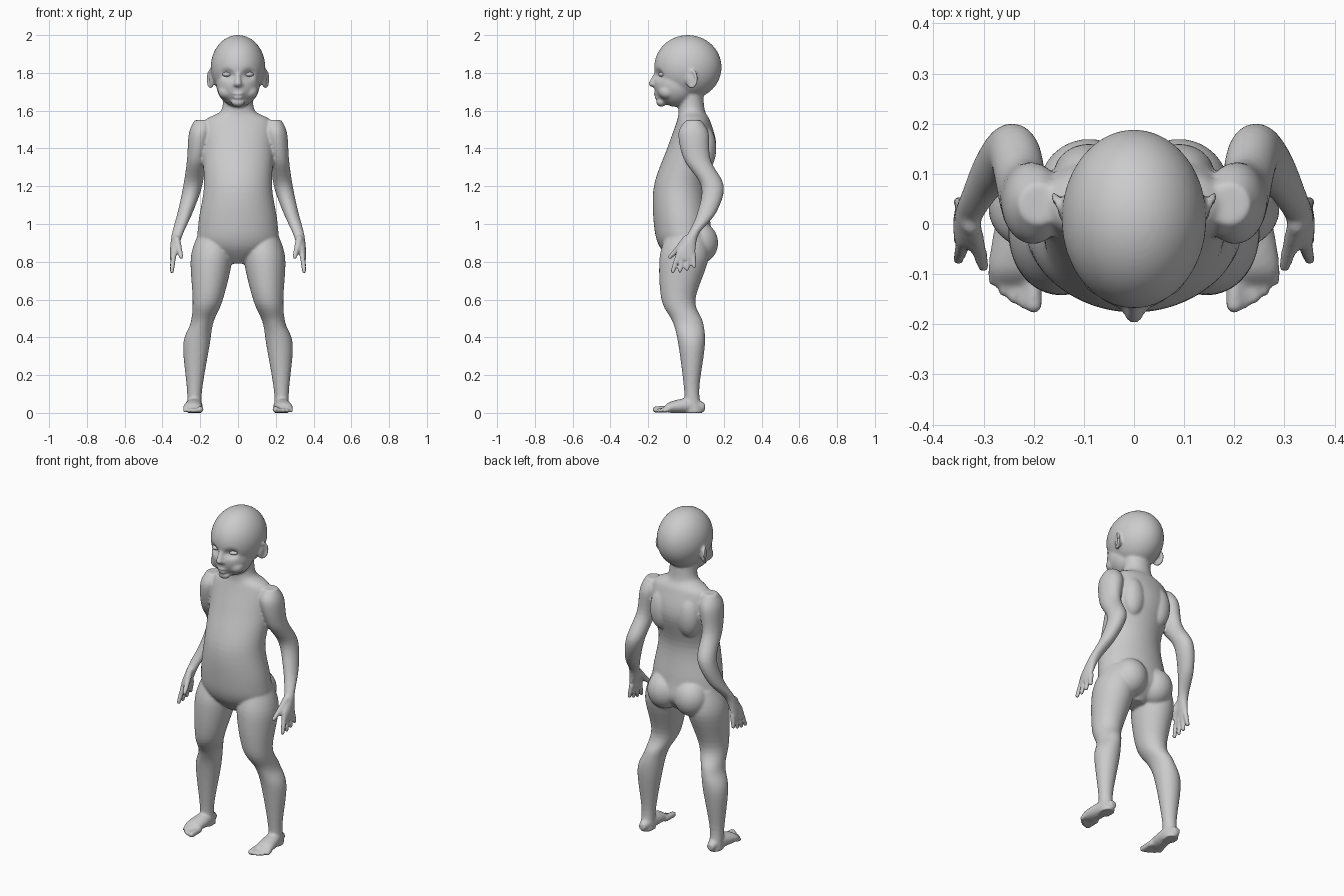
import bpy, bmesh
from math import sin, cos, tau
from mathutils import Vector

default_cube = bpy.data.objects.get("Cube")
if default_cube:
    bpy.data.objects.remove(default_cube, do_unlink=True)

skin = bpy.data.materials.new("plain_grey")
skin.use_nodes = True
skin.diffuse_color = (0.6, 0.6, 0.6, 1)
skin.node_tree.nodes["Principled BSDF"].inputs["Base Color"].default_value = skin.diffuse_color


def spline(before, start, end, after, t):
    """Curve smoothly from start to end, given the neighbouring values."""
    leave, arrive = (end - before) / 2, (after - start) / 2
    ease = t * t * (3 - 2 * t)
    rest = 1 - t
    return start + (end - start) * ease + leave * t * rest * rest - arrive * t * t * rest


def loft(bm, rings, upright=True, sides=48, steps=6):
    """Skin blended ellipses, each given as (x, y, z, half width, half depth)."""
    path = []
    padded = [rings[0], *rings, rings[-1]]
    for group in zip(padded, padded[1:], padded[2:], padded[3:]):
        for step in range(steps):
            path.append([spline(*values, step / steps) for values in zip(*group)])
    path.append(rings[-1])
    loops = []
    for x, y, z, width, depth in path:
        loop = []
        for side in range(sides):
            angle = tau * side / sides
            across, along = width * cos(angle), depth * sin(angle)
            offset = (across, along, 0) if upright else (across, 0, along)
            loop.append(bm.verts.new(Vector((x, y, z)) + Vector(offset)))
        loops.append(loop)
    for lower, upper in zip(loops, loops[1:]):
        for side in range(sides):
            bm.faces.new((lower[side - 1], lower[side], upper[side], upper[side - 1]))
    bm.faces.new(loops[0])
    bm.faces.new(loops[-1])


def ball(bm, centre, radii, segments=32):
    made = bmesh.ops.create_uvsphere(bm, u_segments=segments, v_segments=segments // 2, radius=1)
    for vert in made["verts"]:
        vert.co = Vector(centre) + vert.co * Vector(radii)
    return made["verts"]


def capsule(bm, start, end, start_radius, end_radius):
    """Round-ended taper between two points."""
    start, end = Vector(start), Vector(end)
    turn = (end - start).to_track_quat("Z", "Y")
    made = bmesh.ops.create_uvsphere(bm, u_segments=16, v_segments=10, radius=1)
    for vert in made["verts"]:
        at_end = vert.co.z > 0.01
        radius = end_radius if at_end else start_radius
        vert.co = (end if at_end else start) + turn @ (vert.co * radius)


def finish(bm, name):
    bmesh.ops.recalc_face_normals(bm, faces=bm.faces)
    mesh = bpy.data.meshes.new(name)
    bm.to_mesh(mesh)
    bm.free()
    mesh.materials.append(skin)
    for face in mesh.polygons:
        face.use_smooth = True
    obj = bpy.data.objects.new(name, mesh)
    bpy.context.collection.objects.link(obj)
    return obj


def build_leg(bm):
    hip = (.13, 0, .95, .08, .1)
    thigh = (.14, -.01, .82, .11, .13)
    lower_thigh = (.16, -.04, .6, .08, .09)
    knee = (.19, .01, .48, .06, .08)
    calf = (.22, .03, .36, .07, .07)
    ankle = (.23, .03, .12, .04, .04)
    sole = (.23, .04, 0, .04, .05)
    loft(bm, [hip, thigh, lower_thigh, knee, calf, ankle, sole])
    ball(bm, centre=(.09, .07, .9), radii=(.1, .1, .11))


def build_foot(bm):
    heel = (.23, .1, .03, .02, .02)
    instep = (.23, .03, .04, .04, .04)
    forefoot = (.24, -.08, .03, .05, .03)
    toe_root = (.24, -.12, .02, .04, .01)
    loft(bm, [heel, instep, forefoot, toe_root], upright=False)
    for toe in range(5):
        x = .2 + toe * .02
        tip = -.16 + toe * toe * .003
        radius = .012 if toe else .018
        capsule(bm, (x, -.09, .02), (x, tip, radius), radius, radius)


def build_arm(bm):
    shoulder_top = (.19, .04, 1.55, .04, .04)
    shoulder = (.2, .04, 1.48, .06, .08)
    upper_arm = (.22, .06, 1.34, .05, .07)
    elbow = (.24, .14, 1.2, .05, .06)
    forearm = (.28, .11, 1.06, .04, .05)
    wrist = (.32, .04, .95, .03, .03)
    palm = (.34, 0, .86, .02, .05)
    knuckles = (.35, 0, .81, .01, .04)
    loft(bm, [shoulder_top, shoulder, upper_arm, elbow, forearm, wrist, palm, knuckles])


def build_fingers(bm):
    for finger in range(4):
        root = (.34, -.04 + finger * .026, .84)
        tip = (.35, -.07 + finger * .038, .75 + finger * finger * .003)
        capsule(bm, root, tip, .015, .012)
    thumb_joint = (.31, -.05, .86)
    capsule(bm, (.325, 0, .92), thumb_joint, .02, .016)
    capsule(bm, thumb_joint, (.3, -.085, .825), .016, .012)


def build_ear(bm, sections=14):
    rim = []
    for section in range(sections):
        angle = tau * section / sections
        back, up = cos(angle), sin(angle)
        centre = Vector((.146, .03, 1.768))
        rim.append(centre + Vector((back * .014, back * .026, up * .043)))
    for index, point in enumerate(rim):
        capsule(bm, rim[index - 1], point, .008, .008)
    ball(bm, centre=(.14, .03, 1.765), radii=(.012, .025, .04))


def mirror_sides(bm):
    everything = bm.verts[:] + bm.edges[:] + bm.faces[:]
    for part in bmesh.ops.duplicate(bm, geom=everything)["geom"]:
        if isinstance(part, bmesh.types.BMVert):
            part.co.x *= -1


def build_torso(bm):
    base = (0, 0, .79, .05, .06)
    hips = (0, 0, .88, .2, .14)
    belly = (0, -.02, 1, .21, .15)
    waist = (0, -.03, 1.2, .18, .14)
    chest = (0, .03, 1.4, .19, .13)
    shoulders = (0, .04, 1.54, .18, .09)
    neck = (0, .03, 1.6, .09, .07)
    skull_base = (0, .02, 1.7, .08, .07)
    loft(bm, [base, hips, belly, waist, chest, shoulders, neck, skull_base])


def build_head(bm):
    skull = ball(bm, centre=(0, .01, 1.83), radii=(.144, .178, .17), segments=96)
    face = ball(bm, centre=(0, -.05, 1.74), radii=(.115, .12, .12), segments=96)
    # Soft hollows for the eyes
    for vert in skull + face:
        socket = Vector((abs(vert.co.x) - .058, vert.co.y + .15, (vert.co.z - 1.79) * 1.4))
        depth = max(0, 1 - socket.length / .05)
        vert.co.y += depth * .025
    # Nose, lips and chin
    capsule(bm, (0, -.155, 1.8), (0, -.178, 1.745), .012, .02)
    for x in (-.018, .018):
        ball(bm, centre=(x, -.163, 1.738), radii=(.012, .016, .011))
    ball(bm, centre=(0, -.152, 1.69), radii=(.034, .02, .008))
    ball(bm, centre=(0, -.149, 1.67), radii=(.028, .02, .009))
    ball(bm, centre=(0, -.13, 1.645), radii=(.036, .028, .024))


# Paired parts first, then the centre parts
figure = bmesh.new()
for build in (build_leg, build_foot, build_arm, build_fingers, build_ear):
    build(figure)
ball(figure, centre=(.09, .1, 1.4), radii=(.07, .06, .12))   # shoulder blade
ball(figure, centre=(.06, -.1, 1.7), radii=(.045, .045, .04))   # cheek
mirror_sides(figure)
build_torso(figure)
build_head(figure)
body = finish(figure, "body")

# Fuse everything into one smooth skin
fuse = body.modifiers.new("fuse", "REMESH")
fuse.mode = "VOXEL"
fuse.voxel_size = .007
fuse.use_smooth_shade = True
soften = body.modifiers.new("soften", "SMOOTH")
soften.iterations = 5

# Eyes
for name, x in (("left_eye", .058), ("right_eye", -.058)):
    eye = bmesh.new()
    ball(eye, centre=(x, -.126, 1.792), radii=(.025, .021, .013))
    finish(eye, name)
